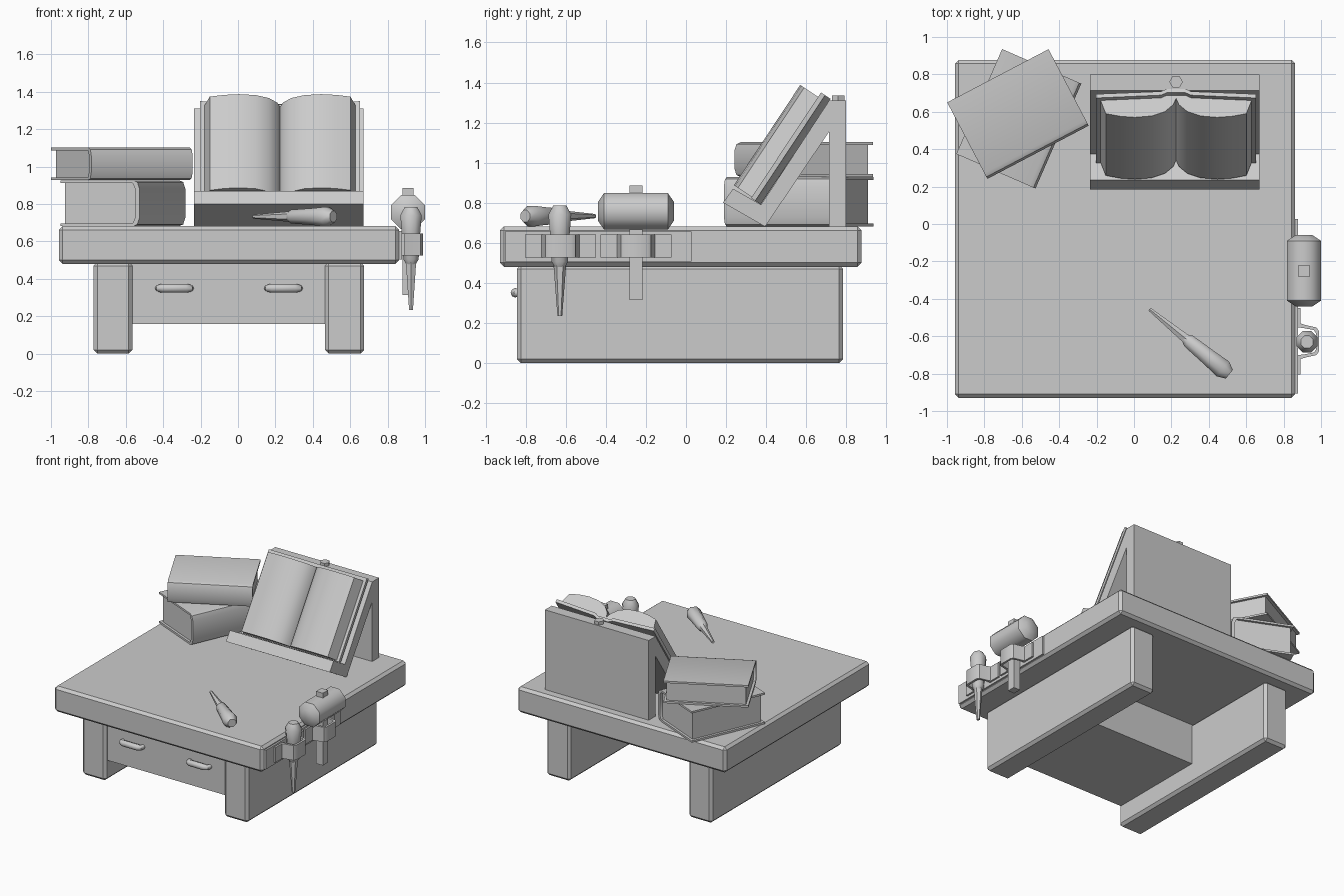
import bpy, bmesh
from math import radians, sin, cos, pi
from mathutils import Matrix, Vector

if "Cube" in bpy.data.objects:
    bpy.data.objects.remove(bpy.data.objects["Cube"])

X, Y, Z = Vector((1, 0, 0)), Vector((0, 1, 0)), Vector((0, 0, 1))


def finish(name, bm, smooth=35):
    bmesh.ops.recalc_face_normals(bm, faces=bm.faces)
    me = bpy.data.meshes.new(name)
    bm.to_mesh(me)
    bm.free()
    ob = bpy.data.objects.new(name, me)
    bpy.context.collection.objects.link(ob)
    bpy.ops.object.select_all(action='DESELECT')
    ob.select_set(True)
    bpy.context.view_layer.objects.active = ob
    if smooth:
        bpy.ops.object.shade_smooth_by_angle(angle=radians(smooth))
    return ob


def box(name, lo, hi, bevel=0):
    lo, hi = Vector(lo), Vector(hi)
    bm = bmesh.new()
    bmesh.ops.create_cube(bm, size=1)
    for v in bm.verts:
        v.co = (lo + hi) / 2 + v.co * (hi - lo)
    if bevel:
        bmesh.ops.bevel(bm, geom=bm.edges[:], offset=bevel, segments=1, affect='EDGES')
    return finish(name, bm, 0)


def extrude(name, pts, lo, hi, a, b, c, origin=(0, 0, 0)):
    """Profile in the (a, b) plane, swept along c from lo to hi."""
    o = Vector(origin)
    bm = bmesh.new()
    rings = [[bm.verts.new(o + a * p + b * q + c * t) for p, q in pts] for t in (lo, hi)]
    n = len(pts)
    for i in range(n):
        j = (i + 1) % n
        bm.faces.new((rings[0][i], rings[0][j], rings[1][j], rings[1][i]))
    bm.faces.new(rings[0])
    bm.faces.new(rings[1][::-1])
    return finish(name, bm)


def lathe(name, profile, sides, matrix, smooth=50):
    """Closed solid of (radius, height) rings around local z."""
    bm = bmesh.new()
    rings = []
    for r, h in profile:
        rings.append([bm.verts.new(matrix @ Vector((r * cos(2 * pi * (k + .5) / sides),
                                                    r * sin(2 * pi * (k + .5) / sides), h)))
                      for k in range(sides)])
    for r0, r1 in zip(rings, rings[1:]):
        for k in range(sides):
            j = (k + 1) % sides
            bm.faces.new((r0[k], r0[j], r1[j], r1[k]))
    bm.faces.new(rings[0])
    bm.faces.new(rings[-1])
    return finish(name, bm, smooth)


# Desk: top, slab legs, drawer box
box("table_top", (-.957, -.93, .48), (.862, .877, .682), .02)
box("left_leg", (-.772, -.845, 0), (-.565, .785, .49), .02)
box("right_leg", (.465, -.845, 0), (.674, .785, .49), .02)
box("drawer", (-.58, -.82, .16), (.48, -.03, .49))

# Drawer pulls
for side, cx in (("left", -.34), ("right", .243)):
    cu = bpy.data.curves.new(side + "_drawer_pull", 'CURVE')
    cu.dimensions = '3D'
    cu.bevel_depth = .024
    cu.bevel_resolution = 2
    cu.use_fill_caps = True
    sp = cu.splines.new('POLY')
    path = [(-.088, -.81, .7), (-.082, -.845, .85), (-.06, -.852, 1),
            (.06, -.852, 1), (.082, -.845, .85), (.088, -.81, .7)]
    sp.points.add(len(path) - 1)
    for p, (x, y, r) in zip(sp.points, path):
        p.co = (cx + x, y, .35, 1)
        p.radius = r
    ob = bpy.data.objects.new(side + "_drawer_pull", cu)
    bpy.context.collection.objects.link(ob)
    bpy.ops.object.select_all(action='DESELECT')
    ob.select_set(True)
    bpy.context.view_layer.objects.active = ob
    bpy.ops.object.convert(target='MESH')
    bpy.ops.object.shade_smooth_by_angle(angle=radians(50))

# Reading stand: sloped board, ledge and back panel in one profile
extrude("book_stand", [(.185, .80), (.395, .68), (.715, 1.155), (.715, .68), (.80, .68),
                       (.80, 1.31), (.715, 1.31), (.375, .79), (.235, .87)],
        -.235, .67, Y, Z, X)
lathe("stand_knob", [(.036, 1.30), (.036, 1.335)], 6,
      Matrix.Translation((.225, .76, 0)) @ Matrix.Rotation(pi / 6, 4, 'Z'), 0)

# Open book leaning on the board
slope = radians(56.5)
up = Vector((0, cos(slope), sin(slope)))
out = Vector((0, -sin(slope), cos(slope)))
foot = (.225, .375, .79)


def mirrored(half):
    return half + [(-x, n) for x, n in reversed(half) if x > 0]


extrude("open_book_cover", mirrored([(0, .002), (.05, .002), (.08, .018), (.428, .035),
                                     (.428, .06), (.08, .042), (.05, .026), (0, .026)]
                                    )[:8] + [(-x, n) for x, n in
                                             [(.05, .026), (.08, .042), (.428, .06),
                                              (.428, .035), (.08, .018), (.05, .002)]],
        0, .632, X, out, up, foot)
top = [(0, .045), (.015, .085), (.06, .13), (.13, .158), (.22, .167), (.30, .16), (.376, .143)]
side = [(.405, .055), (.08, .038), (.04, .02)]
right_half = top + side
extrude("open_book_pages", mirrored(right_half), .006, .606, X, out, up, foot)

# Two closed books stacked at an angle
for name, cx, cy, z, h, ang in (("lower", -.615, .562, .682, .245, -23.6),
                                ("upper", -.62, .587, .928, .174, -62.3)):
    a = Vector((cos(radians(ang)), sin(radians(ang)), 0))
    c = Vector((-a.y, a.x, 0))
    low = [(-.232, .015), (-.232, 0), (.195, 0), (.218, .01), (.23, .045)]
    inner = [(.205, .045), (.19, .015)]
    cover = (low + [(x, h - q) for x, q in reversed(low)]
             + [(x, h - q) for x, q in reversed(inner)] + inner)
    extrude(name + "_book_cover", cover, -.306, .306, a, Z, c, (cx, cy, z))
    extrude(name + "_book_pages", [(-.212, .012), (.2, .012), (.2, h - .012), (-.212, h - .012)],
            -.287, .287, a, Z, c, (cx, cy, z))

# Tool rack on the right edge: back plate and two straps
box("rack_plate", (.85, -.905, .505), (.876, .028, .655))
outer = [(.87, -.178), (.89, -.178), (.89, -.095), (.92, -.086), (.975, -.074), (.988, -.055)]
inside = [(.87, -.075), (.91, -.07), (.962, -.06), (.972, -.045)]
for name, cy in (("mallet", -.25), ("tool", -.627)):
    strap = (outer + [(x, -y) for x, y in reversed(outer)]
             + [(x, -y) for x, y in inside] + inside[::-1])
    extrude(name + "_strap", strap, .525, .642, X, Y, Z, (0, cy, 0))

# Mallet
lathe("mallet_head", [(.05, -.19), (.098, -.16), (.098, .16), (.05, .19)], 8,
      Matrix.Translation((.909, -.25, .757)) @ Matrix.Rotation(-pi / 2, 4, 'X'))
box("mallet_handle", (.88, -.283, .315), (.938, -.218, .885))

# Two matching hand tools: one hanging, one lying on the desk
grip = [(.036, 0), (.062, -.045), (.054, -.13), (.044, -.28), (.026, -.31)]
blade = [(.032, -.29), (.012, -.55)]
hang = Matrix.Translation((.925, -.63, .785))
axis = Vector((.43, -.35, 0)).normalized()
lie = (Matrix.Translation((.51, -.803, .733))
       @ axis.to_track_quat('Z', 'Y').to_matrix().to_4x4()
       @ Matrix.Diagonal((.9, .9, 1, 1)))
for name, m in (("hanging", hang), ("lying", lie)):
    lathe(name + "_tool_grip", grip, 8, m)
    lathe(name + "_tool_blade", blade, 6, m)
